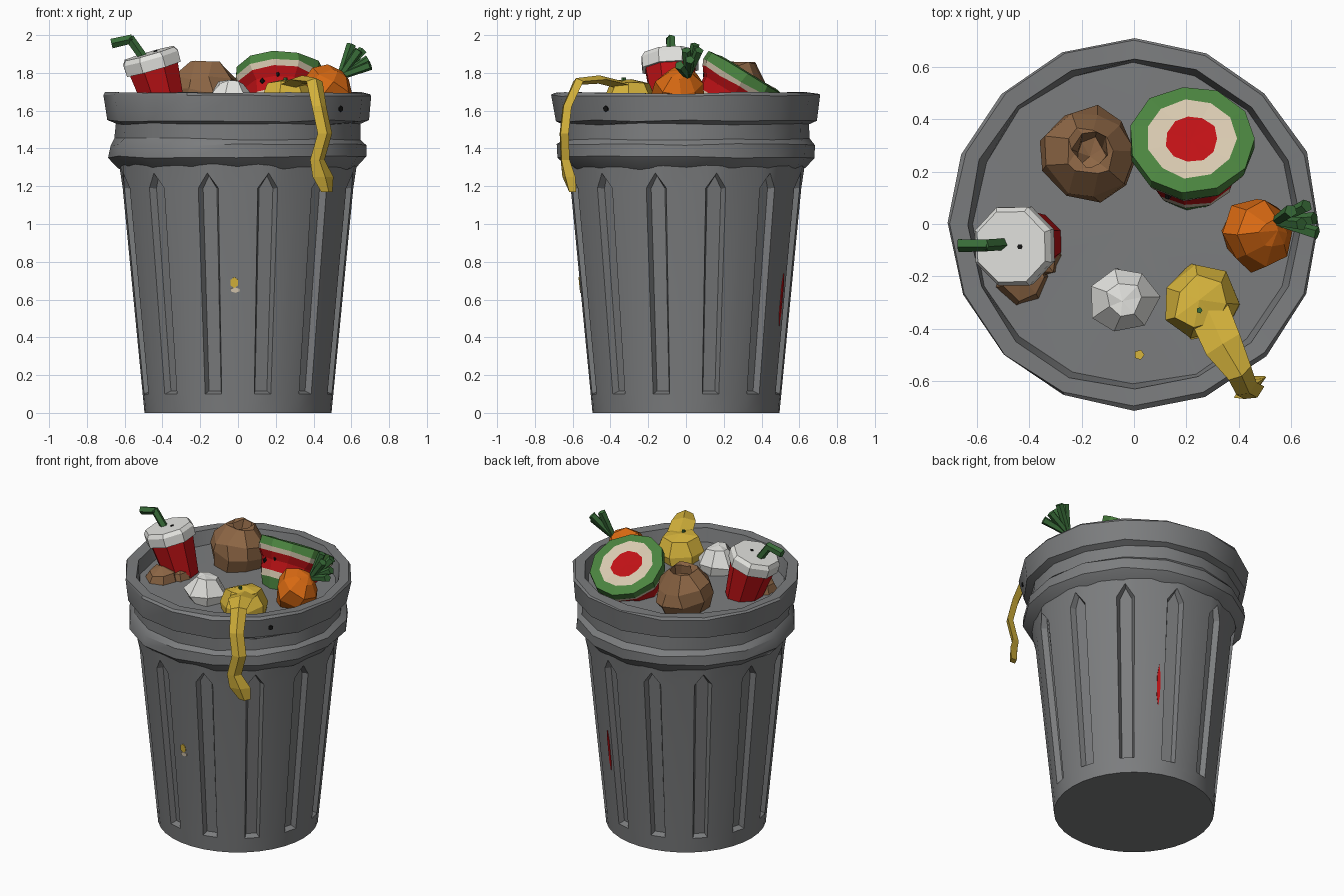
import bpy, bmesh, random
from math import sin, cos, pi, radians
from mathutils import Vector, Matrix

random.seed(4)
if "Cube" in bpy.data.objects:
    bpy.data.objects.remove(bpy.data.objects["Cube"])


def material(name, r, g, b):
    m = bpy.data.materials.new(name)
    m.use_nodes = True
    m.diffuse_color = (r, g, b, 1)
    node = m.node_tree.nodes["Principled BSDF"]
    node.inputs["Base Color"].default_value = (r, g, b, 1)
    node.inputs["Roughness"].default_value = 0.8
    return m


GREY = material("grey metal", .2, .205, .21)
RED = material("red", .53, .006, .008)
RIND = material("rind green", .07, .23, .05)
LEAF = material("leaf green", .04, .15, .04)
CREAM = material("cream", .68, .58, .43)
BROWN = material("paper brown", .27, .135, .06)
YELLOW = material("yellow", .68, .46, .045)
ORANGE = material("orange", .68, .14, .006)
WHITE = material("white", .78, .78, .75)
BLACK = material("black", .008, .008, .008)


def finish(name, bm, mats, smooth=False):
    """Turn a bmesh into a named object."""
    bmesh.ops.recalc_face_normals(bm, faces=bm.faces)
    me = bpy.data.meshes.new(name)
    bm.to_mesh(me)
    bm.free()
    for m in mats:
        me.materials.append(m)
    ob = bpy.data.objects.new(name, me)
    bpy.context.collection.objects.link(ob)
    if smooth:
        bpy.ops.object.select_all(action='DESELECT')
        ob.select_set(True)
        bpy.context.view_layer.objects.active = ob
        bpy.ops.object.shade_smooth_by_angle(angle=radians(28))
    return ob


def place(loc, rx=0, ry=0):
    return Matrix.Translation(loc) @ Matrix.Rotation(ry, 4, 'Y') @ Matrix.Rotation(rx, 4, 'X')


def lathe(name, profile, sides, matrix, mats, jitter=0, smooth=False, turn=0):
    """Revolve (radius, height) points; mats is one material or one per band."""
    bm = bmesh.new()
    rings = [[bm.verts.new((r * cos(turn + 2 * pi * i / sides), r * sin(turn + 2 * pi * i / sides), z))
              for i in range(sides)] for r, z in profile]
    bands = mats if isinstance(mats, list) else [mats] * (len(profile) - 1)
    slots = list(dict.fromkeys(bands))
    for lower, upper, mat in zip(rings, rings[1:], bands):
        for i in range(sides):
            j = (i + 1) % sides
            f = bm.faces.new((lower[i], lower[j], upper[j], upper[i]))
            f.material_index = slots.index(mat)
    bmesh.ops.remove_doubles(bm, verts=bm.verts, dist=1e-5)
    for v in bm.verts:
        v.co += Vector([random.uniform(-jitter, jitter) for _ in range(3)])
    bm.transform(matrix)
    return finish(name, bm, slots, smooth)


def stick(name, a, b, r1, r2, mat, sides=5):
    """Tapered rod between two points."""
    a, b = Vector(a), Vector(b)
    d = b - a
    m = Matrix.Translation(a) @ d.to_track_quat('Z', 'Y').to_matrix().to_4x4()
    return lathe(name, [(0, 0), (r1, 0), (r2, d.length), (0, d.length)], sides, m, mat)


def spot(name, angle, r, z, w, h, mat, lean=.1):
    """Thin stain plate lying on the can wall."""
    m = (Matrix.Rotation(angle, 4, 'Z') @ Matrix.Translation((r, 0, z))
         @ Matrix.Rotation(pi / 2 + lean, 4, 'Y') @ Matrix.Diagonal((h, w, 1, 1)))
    return lathe(name, [(0, -.004), (1, -.004), (1, .004), (0, .004)], 6, m, mat)


# Can body: twelve sectors, each with a recessed pointed flute
def body_radius(z):
    return .495 + .097 * z if z < 1.25 else .63


bm = bmesh.new()
STEP, W, TOP = pi / 6, .09, 1.32
flutes = []
for k in range(12):
    mid = STEP * (k + .5)

    def face(*pts):
        return bm.faces.new([bm.verts.new((body_radius(z) * cos(mid + a), body_radius(z) * sin(mid + a), z))
                             for a, z in pts])

    face((-W, 0), (W, 0), (W, .1), (-W, .1))
    flutes.append(face((-W, .1), (W, .1), (W, 1.19), (0, 1.27), (-W, 1.19)))
    face((-W, 1.19), (0, 1.27), (0, TOP), (-W, TOP))
    face((0, 1.27), (W, 1.19), (W, TOP), (0, TOP))
    for a, b in ((W, STEP / 2), (STEP / 2, STEP - W)):
        for lo, hi in ((0, .1), (.1, 1.19), (1.19, TOP)):
            face((a, lo), (b, lo), (b, hi), (a, hi))
bmesh.ops.remove_doubles(bm, verts=bm.verts, dist=1e-4)
bmesh.ops.holes_fill(bm, edges=[e for e in bm.edges if e.is_boundary and e.verts[0].co.z < .01], sides=0)
bmesh.ops.recalc_face_normals(bm, faces=bm.faces)
bmesh.ops.inset_individual(bm, faces=flutes, thickness=.018, depth=-.035)
finish("can_body", bm, [GREY], True)

# Bead, neck, rim and the inner floor
lathe("can_rim", [(.58, 1.27), (.63, 1.3), (.685, 1.355), (.68, 1.42), (.65, 1.45), (.65, 1.53),
                  (.69, 1.545), (.71, 1.68), (.7, 1.693), (.635, 1.693), (.615, 1.6), (0, 1.6)],
      16, Matrix(), GREY, .006, True)

# Drink cup
cup = place((-.46, -.085, 1.87), .06, -.28)
lathe("cup_body", [(0, -.3), (.11, -.3), (.145, -.03), (0, -.03)], 8, cup, RED, turn=.4)
lathe("cup_lid", [(0, -.05), (.16, -.05), (.162, .01), (.145, .035), (0, .035)], 8, cup, WHITE, turn=.4)
lathe("lid_hole", [(0, .034), (.01, .034), (.01, .04), (0, .04)], 6, cup @ Matrix.Translation((.035, 0, 0)), BLACK)
stick("straw_lower", (-.5, -.075, 1.88), (-.575, -.08, 1.985), .025, .025, LEAF)
stick("straw_upper", (-.56, -.08, 1.98), (-.67, -.08, 1.955), .025, .027, LEAF)

# Crumpled paper bag, and scraps beneath the cup
lathe("paper_bag", [(0, 0), (.15, 0), (.19, .1), (.165, .18), (.1, .28), (.065, .27), (.05, .17), (0, .15)],
      9, place((-.185, .25, 1.58), -.1, .08), BROWN, .018)
for i, (x, y, r) in enumerate([(-.43, -.2, .11), (-.36, -.12, .09)]):
    lathe(f"brown_scrap_{i}", [(0, 0), (r, .01), (r * .8, .07), (0, .11)], 7, place((x, y, 1.58)), BROWN, .012)

# Crumpled white paper
lathe("white_paper", [(0, 0), (.11, 0), (.135, .07), (.07, .16), (0, .17)], 7,
      place((-.04, -.29, 1.59)), WHITE, .014)

# Chunk of melon with banded flesh
melon = place((.22, .325, 1.8), -.54)
lathe("melon", [(0, 0), (.1, 0), (.175, .004), (.24, -.005), (.24, -.055), (.225, -.085), (.195, -.13),
                (.18, -.2), (.17, -.24), (.12, -.33), (0, -.34)], 11, melon,
      [RED, CREAM, RIND, RIND, CREAM, RED, RED, CREAM, RIND, RIND], .004)
for i, (a, t) in enumerate([(-.05, -.12), (.4, -.11), (-.5, -.15)]):
    pos = melon @ Matrix.Translation((.19 * sin(a), -.19 * cos(a), t))
    lathe(f"seed_{i}", [(0, -.02), (.014, 0), (0, .02)], 5, pos, BLACK)

# Orange root with leafy stalks
lathe("orange_root", [(0, -.16), (.08, -.13), (.14, -.02), (.125, .06), (.06, .12), (0, .13)], 8,
      place((.47, -.035, 1.7), 0, .55), ORANGE, .012)
tips = [(.6, .05, 1.95), (.66, .07, 1.92), (.69, .02, 1.87), (.7, -.035, 1.84), (.64, 0, 1.92)]
for i, tip in enumerate(tips):
    stick(f"leaf_{i}", (.54, .01, 1.78), tip, .018, .026, LEAF)

# Fruit peel: crumpled heap plus a strip hanging over the rim
lathe("peel_heap", [(0, 0), (.14, 0), (.15, .07), (.1, .16), (0, .175)], 7,
      place((.26, -.3, 1.59)), YELLOW, .016)
lathe("peel_tip", [(0, 0), (.012, 0), (.012, .02), (0, .02)], 5, place((.25, -.33, 1.755)), LEAF)
path = [(.28, -.32, 1.73, .08), (.34, -.46, 1.765, .075), (.405, -.57, 1.755, .05), (.43, -.63, 1.62, .045),
        (.46, -.645, 1.48, .045), (.42, -.64, 1.34, .045), (.45, -.62, 1.25, .065), (.47, -.6, 1.17, .035)]
bm = bmesh.new()
side, out = Vector((.85, .53, 0)), Vector((.53, -.85, 0))
rings = []
for i, (x, y, z, w) in enumerate(path):
    c = Vector((x, y, z))
    d = Vector(path[min(i + 1, 7)][:3]) - Vector(path[max(i - 1, 0)][:3])
    n = side.cross(d).normalized() * .022
    rings.append([bm.verts.new(p) for p in (c - side * w, c + n, c + side * w, c - n)])
for a, b in zip(rings, rings[1:]):
    for i in range(4):
        bm.faces.new((a[i], a[(i + 1) % 4], b[(i + 1) % 4], b[i]))
bm.faces.new(rings[0])
bm.faces.new(rings[-1])
finish("peel_strip", bm, [YELLOW])

# Small stains
spot("stain_rim_front", radians(267), .69, 1.62, .018, .02, BLACK)
spot("stain_rim_side", radians(-38), .69, 1.61, .016, .016, BLACK)
spot("stain_yellow", radians(268), .562, .69, .022, .03, YELLOW)
spot("stain_cream", radians(268.5), .558, .65, .025, .014, CREAM)
spot("stain_red", radians(66), .551, .6, .012, .14, RED)
lathe("stain_floor", [(0, 0), (.02, 0), (.02, .006), (0, .006)], 5, place((.02, -.5, 1.601)), YELLOW)
